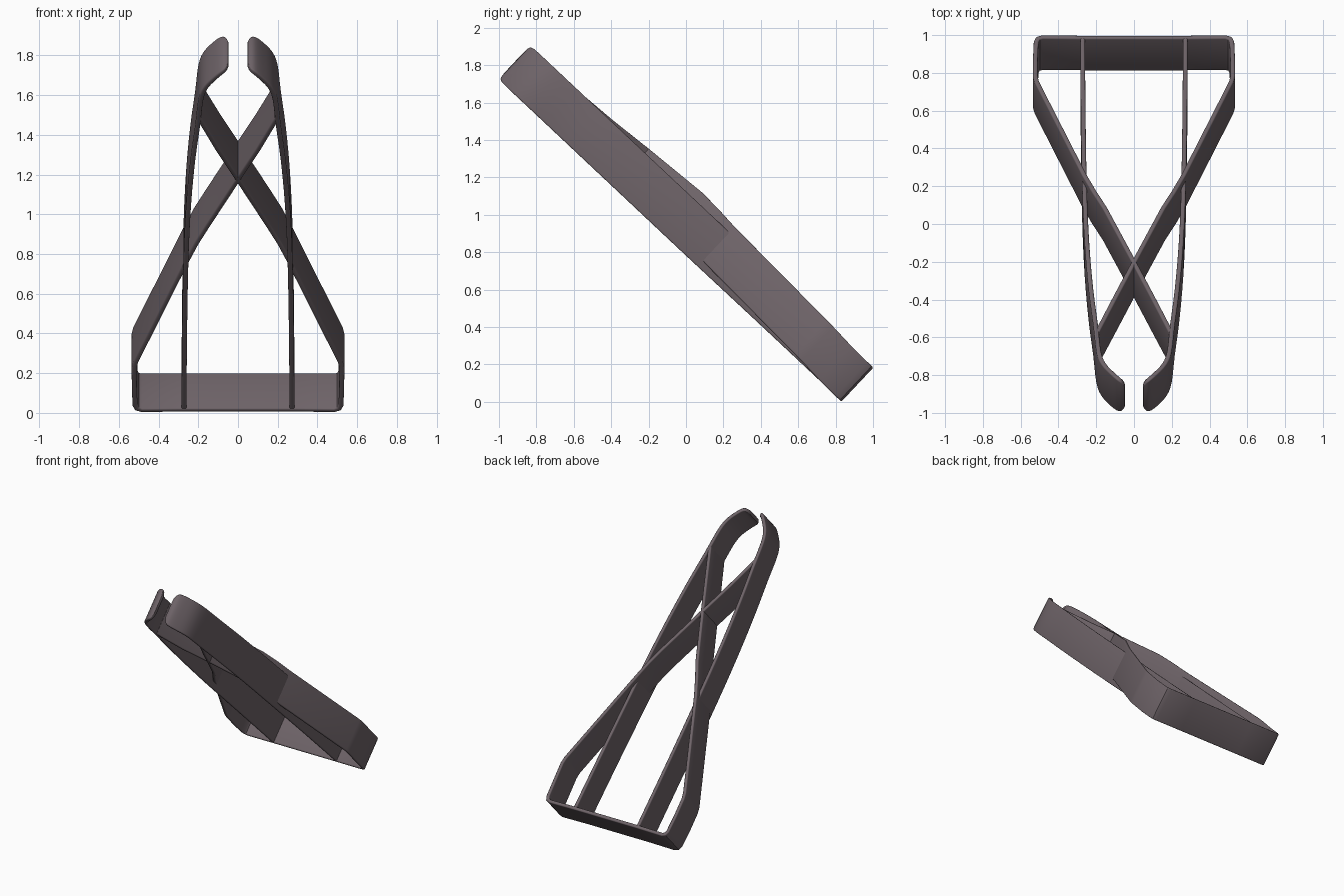
import bpy, bmesh, math
from mathutils import Vector

if "Cube" in bpy.data.objects:
    bpy.data.objects.remove(bpy.data.objects["Cube"])

# tilted frame: s runs up the slope, t across the band
UP = Vector((0, -0.729, 0.685))
ACROSS = Vector((0, 0.685, 0.729))
ORIGIN = Vector((0, 0.905, 0.103))
HALF_W, HALF_T, R = 0.125, 0.0125, 0.008

metal = bpy.data.materials.new("dark mauve metal")
metal.diffuse_color = (0.155, 0.125, 0.138, 1)
metal.use_nodes = True
metal.node_tree.nodes["Principled BSDF"].inputs["Base Color"].default_value = metal.diffuse_color


def smooth_path(pts, steps):
    """Catmull-Rom resampling of (x, s, t offset, height scale) points."""
    out = []
    for i in range(len(pts) - 1):
        p0, p1 = pts[max(i - 1, 0)], pts[i]
        p2, p3 = pts[i + 1], pts[min(i + 2, len(pts) - 1)]
        for k in range(steps):
            u = k / steps
            out.append(tuple(0.5 * (2 * b + (c - a) * u + (2 * a - 5 * b + 4 * c - d) * u * u
                                    + (3 * b - a - 3 * c + d) * u ** 3)
                             for a, b, c, d in zip(p0, p1, p2, p3)))
    return out + [pts[-1]]


def section(scale):
    """Rounded rectangle: (offset along thickness, offset across)."""
    h = HALF_W * scale
    ring = []
    for cx, cy, a0 in ((1, 1, 0), (-1, 1, 90), (-1, -1, 180), (1, -1, 270)):
        for a in (0, 30, 60, 90):
            r = math.radians(a0 + a)
            ring.append((cx * (HALF_T - R) + R * math.cos(r), cy * (h - R) + R * math.sin(r)))
    return ring


def band(name, path):
    bm = bmesh.new()
    rings = []
    for i, (x, s, t, scale) in enumerate(path):
        here = Vector((x, s))
        a = (here - Vector(path[i - 1][:2])).normalized() if i else None
        b = (Vector(path[i + 1][:2]) - here).normalized() if i < len(path) - 1 else None
        a, b = a or b, b or a
        tan = (a + b).normalized()
        miter = 1 / max(0.6, tan.dot(a))
        nrm = Vector((tan.y, -tan.x)) * miter
        rings.append([bm.verts.new(ORIGIN + Vector((x + nrm.x * o, 0, 0))
                                   + UP * (s + nrm.y * o) + ACROSS * (t + v))
                      for o, v in section(scale)])
    n = len(rings[0])
    for r0, r1 in zip(rings, rings[1:]):
        for j in range(n):
            bm.faces.new((r0[j], r0[(j + 1) % n], r1[(j + 1) % n], r1[j]))
    bm.faces.new(rings[0])
    bm.faces.new(rings[-1][::-1])
    bmesh.ops.recalc_face_normals(bm, faces=bm.faces)
    me = bpy.data.meshes.new(name)
    bm.to_mesh(me)
    bm.free()
    me.materials.append(metal)
    ob = bpy.data.objects.new(name, me)
    bpy.context.collection.objects.link(ob)
    bpy.context.view_layer.objects.active = ob
    ob.select_set(True)
    bpy.ops.object.shade_smooth_by_angle(angle=math.radians(40))
    ob.select_set(False)


# base bar and crossing straps: one continuous bent band
half = [(0.26, 0.0, 0, 1), (0.485, -0.003, 0, 1), (0.508, 0.006, 0, 1), (0.518, 0.03, 0, 1),
        (0.522, 0.15, 0.003, 1), (0.523, 0.29, 0.012, 1), (0.515, 0.335, 0.014, 1),
        (0.262, 1.04, 0.04, 1), (0.21, 1.17, 0.05, 1), (0.155, 1.29, 0.055, 1),
        (0.0, 1.66, 0.03, 1), (-0.10, 1.90, 0.01, 1), (-0.196, 2.14, 0, 0.98)]
mirrored = [(-x, s, t, h) for x, s, t, h in reversed(half)]
band("base_and_crossing_straps", mirrored + half)

# two gripping arms with curled tips
arm = [(0.272, 0.0, 0, 0.98), (0.269, 0.55, 0, 0.98), (0.262, 1.1, 0, 1), (0.249, 1.5, 0, 1),
       (0.228, 1.83, 0, 1), (0.203, 2.09, 0, 1), (0.187, 2.28, 0, 1),
       (0.162, 2.37, 0, 1), (0.115, 2.44, 0, 1), (0.08, 2.478, 0, 0.97),
       (0.06, 2.486, 0, 0.85), (0.048, 2.488, 0, 0.6)]
for side, label in ((1, "right_arm"), (-1, "left_arm")):
    band(label, smooth_path([(side * x, s, t, h) for x, s, t, h in arm], 3))
